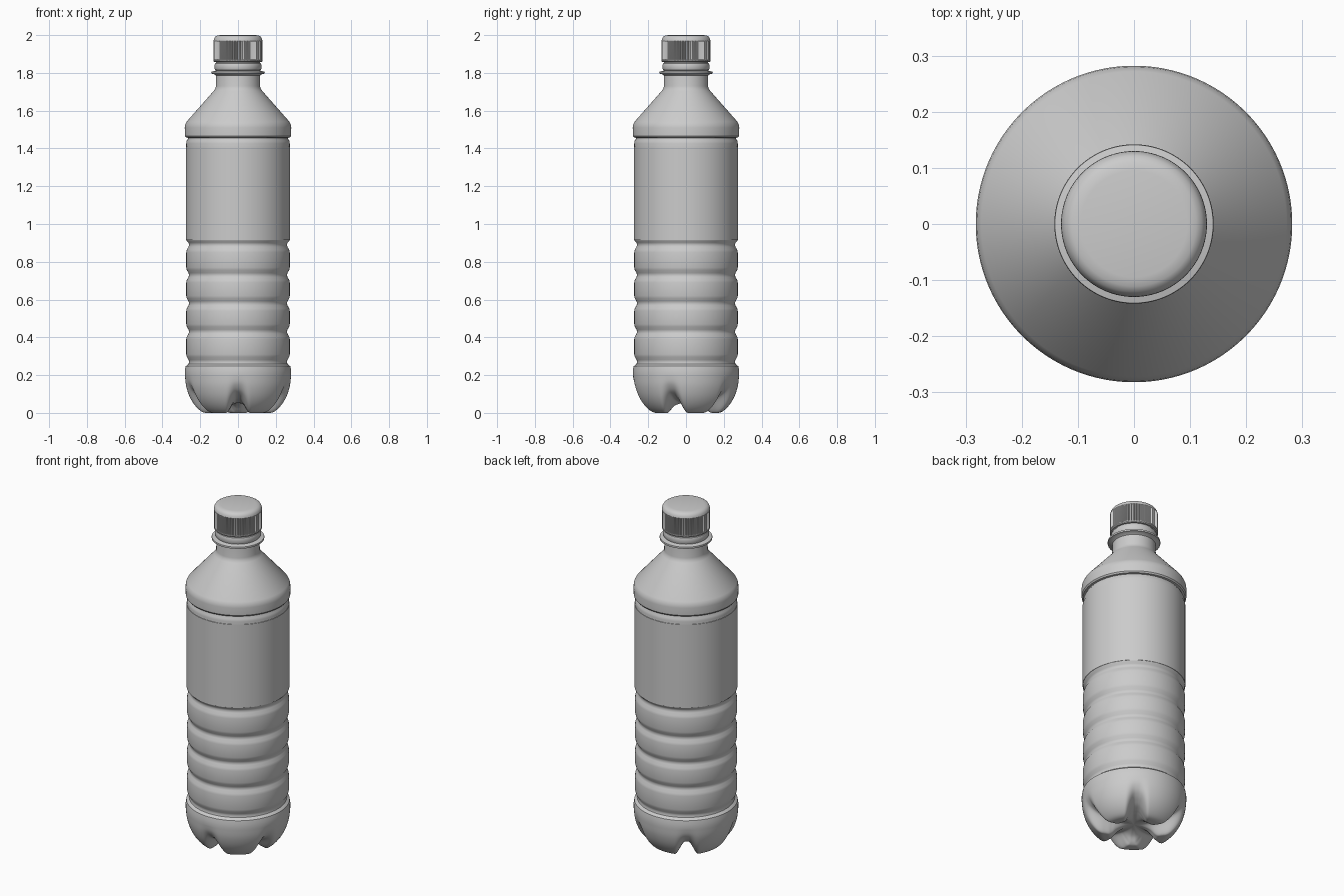
import bpy, bmesh, math

if "Cube" in bpy.data.objects:
    bpy.data.objects.remove(bpy.data.objects["Cube"])


def lathe(name, rings, segs, point, cap_start=False, cap_end=False, angle=35):
    """Revolve a list of rings; point(ring, theta, index) gives (radius, z)."""
    bm = bmesh.new()
    loops = []
    for ring in rings:
        loop = []
        for i in range(segs):
            a = 2 * math.pi * i / segs
            r, z = point(ring, a, i)
            loop.append(bm.verts.new((r * math.cos(a), r * math.sin(a), z)))
        loops.append(loop)
    for lo, hi in zip(loops, loops[1:]):
        for i in range(segs):
            j = (i + 1) % segs
            bm.faces.new((lo[i], lo[j], hi[j], hi[i]))
    if cap_start:
        bm.faces.new(loops[0][::-1])
    if cap_end:
        bm.faces.new(loops[-1])
    bmesh.ops.recalc_face_normals(bm, faces=bm.faces)
    mesh = bpy.data.meshes.new(name)
    bm.to_mesh(mesh)
    bm.free()
    ob = bpy.data.objects.new(name, mesh)
    bpy.context.collection.objects.link(ob)
    bpy.ops.object.select_all(action='DESELECT')
    bpy.context.view_layer.objects.active = ob
    ob.select_set(True)
    bpy.ops.object.shade_smooth_by_angle(angle=math.radians(angle))
    return ob


def plain(ring, a, i):
    return ring


def smoothstep(lo, hi, x):
    t = min(1, max(0, (x - lo) / (hi - lo)))
    return t * t * (3 - 2 * t)


def spline(pts, steps):
    """Catmull-Rom refinement of a tuple list."""
    out = []
    for k in range(len(pts) - 1):
        p = [pts[max(0, min(len(pts) - 1, k + d))] for d in (-1, 0, 1, 2)]
        for s in range(steps):
            t = s / steps
            out.append(tuple(0.5 * (2 * b + (c - a) * t + (2 * a - 5 * b + 4 * c - d) * t * t
                             + (3 * b - a - 3 * c + d) * t ** 3) for a, b, c, d in zip(*p)))
    return out + [pts[-1]]


# Five-footed base: each ring holds foot (r, z) and valley (r, z)
base = spline([
    (0.004, 0.052, 0.004, 0.052),
    (0.05, 0.048, 0.05, 0.053),
    (0.09, 0.034, 0.09, 0.058),
    (0.118, 0.010, 0.118, 0.063),
    (0.138, 0.000, 0.138, 0.067),
    (0.172, 0.000, 0.170, 0.075),
    (0.200, 0.012, 0.196, 0.086),
    (0.232, 0.045, 0.225, 0.102),
    (0.258, 0.090, 0.252, 0.125),
    (0.275, 0.145, 0.273, 0.160),
    (0.281, 0.200, 0.281, 0.200)], 4)


def footed(ring, a, i):
    fr, fz, vr, vz = ring
    period = 2 * math.pi / 5
    d = abs((a + math.pi / 2 + period / 2) % period - period / 2)
    w = smoothstep(0.008, 0.065, d * max(fr, 0.12))
    fz = max(0, fz)
    return vr + (fr - vr) * w, vz + (fz - vz) * w


# Body: footed base, ribs, label panel, shoulder and neck in one skin
profile = [(0.281, 0.225), (0.277, 0.247)]
grooves = [0.27, 0.43, 0.58, 0.73, 0.89]
for g in grooves:
    if g != grooves[0]:
        profile += [(0.274, g - 0.04), (0.271, g - 0.026)]
    profile += [(0.262, g - 0.011), (0.259, g), (0.262, g + 0.011)]
    if g != grooves[-1]:
        profile += [(0.271, g + 0.026), (0.274, g + 0.04)]
profile += [(0.271, 0.91), (0.274, 0.92), (0.274, 1.425), (0.272, 1.44), (0.264, 1.452),
            (0.264, 1.456), (0.275, 1.458), (0.281, 1.466), (0.282, 1.51), (0.280, 1.525),
            (0.272, 1.542), (0.128, 1.705), (0.120, 1.717), (0.117, 1.73), (0.116, 1.86)]
lathe("bottle_body", base + [(r, z, r, z) for r, z in profile], 200, footed,
      cap_start=True, cap_end=True)

# Label sleeve around the straight panel
lathe("label", [(0.2745, 0.915), (0.276, 0.916), (0.276, 1.409), (0.2745, 1.41)], 128, plain)

# Neck support flange
lathe("neck_flange", [(0.115, 1.785), (0.127, 1.793), (0.141, 1.796), (0.142, 1.801),
                      (0.141, 1.806), (0.115, 1.812)], 128, plain)

# Tamper band below the cap
lathe("tamper_band", [(0.115, 1.813), (0.121, 1.815), (0.124, 1.822), (0.124, 1.842),
                      (0.121, 1.850), (0.115, 1.853)], 128, plain)


# Screw cap with fine grip ridges; third value is the ridge depth
def ridged(ring, a, i):
    r, z, depth = ring
    return r - depth * (i % 4 in (0, 1)), z


lathe("screw_cap", [(0.112, 1.857, 0), (0.126, 1.857, 0), (0.130, 1.862, 0), (0.130, 1.868, 0),
                    (0.130, 1.870, 0.004), (0.130, 1.965, 0.004), (0.1295, 1.970, 0),
                    (0.127, 1.981, 0), (0.121, 1.991, 0), (0.111, 1.997, 0), (0.095, 2.0, 0)],
      480, ridged, cap_start=True, cap_end=True)
